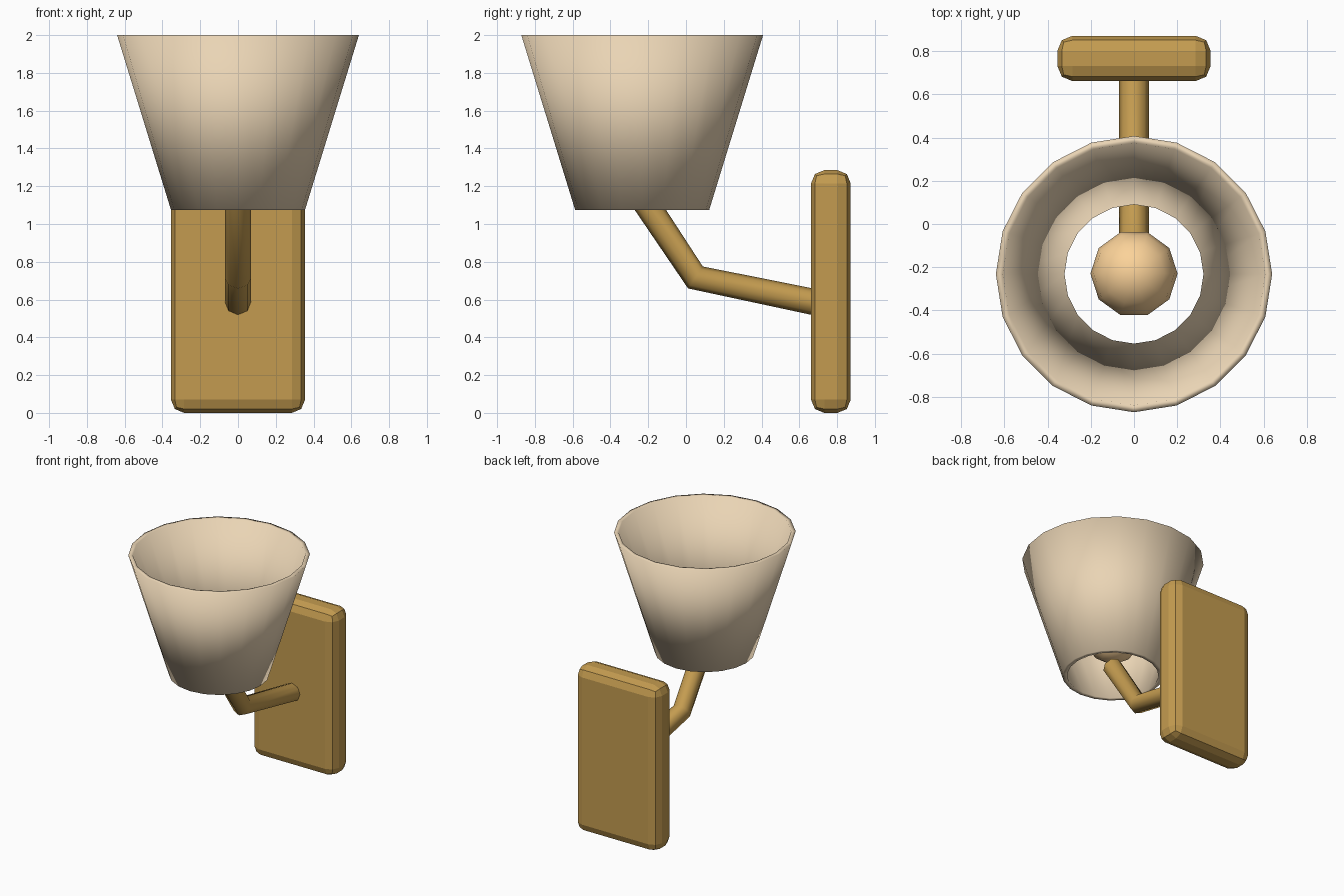
import bpy, bmesh, math
from mathutils import Matrix

if "Cube" in bpy.data.objects:
    bpy.data.objects.remove(bpy.data.objects["Cube"])


def material(name, rgb):
    m = bpy.data.materials.new(name)
    m.diffuse_color = (*rgb, 1)
    m.use_nodes = True
    m.node_tree.nodes["Principled BSDF"].inputs["Base Color"].default_value = m.diffuse_color
    return m


brass = material("brass", (0.55, 0.33, 0.08))
fabric = material("shade_fabric", (0.82, 0.66, 0.46))
glow = material("warm_bulb", (0.97, 0.65, 0.32))


def add_mesh(name, bm, mat, loc, smooth):
    bmesh.ops.recalc_face_normals(bm, faces=bm.faces[:])
    for f in bm.faces:
        f.smooth = smooth
    me = bpy.data.meshes.new(name)
    bm.to_mesh(me)
    bm.free()
    me.materials.append(mat)
    ob = bpy.data.objects.new(name, me)
    ob.location = loc
    bpy.context.collection.objects.link(ob)
    return ob


# Wall plate with rounded edges
bm = bmesh.new()
bmesh.ops.create_cube(bm, size=1, matrix=Matrix.Diagonal((0.71, 0.21, 1.285, 1)))
plate = add_mesh("wall_plate", bm, brass, (0, 0.767, 0.6425), False)
bevel = plate.modifiers.new("rounded_edges", 'BEVEL')
bevel.width = 0.07
bevel.segments = 2

# Bent arm from the plate up into the shade
cu = bpy.data.curves.new("arm", 'CURVE')
cu.dimensions = '3D'
cu.bevel_depth = 0.07
cu.bevel_resolution = 2
cu.use_fill_caps = True
path = [(0, 0.76, 0.57), (0, 0.05, 0.717), (0, -0.235, 1.145)]
sp = cu.splines.new('POLY')
sp.points.add(len(path) - 1)
for p, co in zip(sp.points, path):
    p.co = (*co, 1)
cu.materials.append(brass)
bpy.context.collection.objects.link(bpy.data.objects.new("arm", cu))

# Tapered open shade: thin wall profile (radius, z) turned round its axis
SIDES = 20
profile = [(0.355, 1.075), (0.64, 2.0), (0.608, 2.0), (0.322, 1.075)]
bm = bmesh.new()
rings = []
for r, z in profile:
    rings.append([bm.verts.new((r * math.sin(a), r * math.cos(a), z))
                  for a in (2 * math.pi * i / SIDES for i in range(SIDES))])
for k in range(4):
    a, b = rings[k], rings[(k + 1) % 4]
    for i in range(SIDES):
        j = (i + 1) % SIDES
        bm.faces.new((a[i], a[j], b[j], b[i]))
add_mesh("shade", bm, fabric, (0, -0.232, 0), True)

# Round bulb inside the shade
bm = bmesh.new()
bmesh.ops.create_uvsphere(bm, u_segments=10, v_segments=8, radius=0.202,
                          matrix=Matrix.Rotation(math.pi / 2, 4, 'Z'))
add_mesh("bulb", bm, glow, (0, -0.23, 1.4), True)
